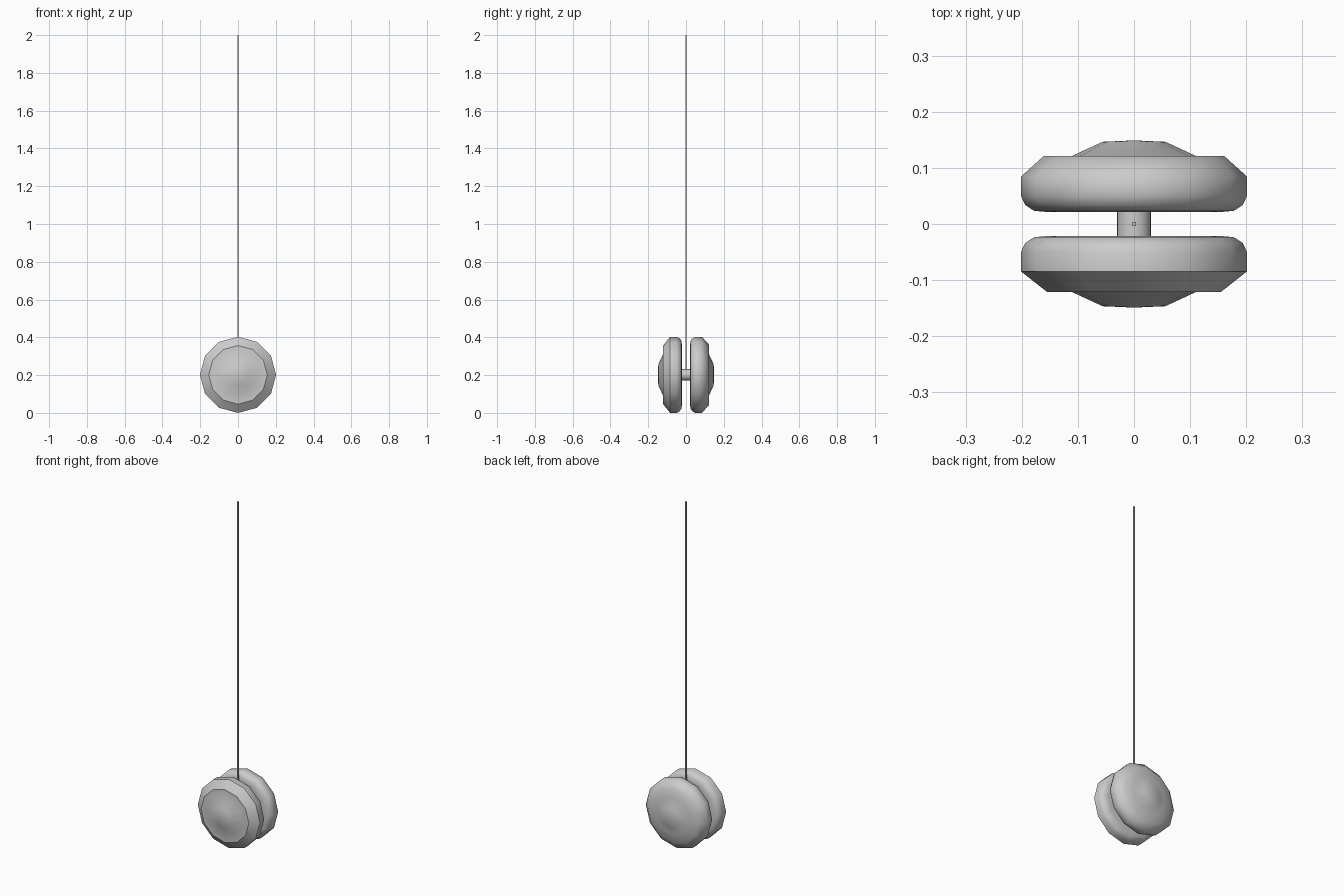
import bpy, bmesh, math

if "Cube" in bpy.data.objects:
    bpy.data.objects.remove(bpy.data.objects["Cube"])

CENTRE_Z = 0.2015


def activate(obj):
    bpy.ops.object.select_all(action='DESELECT')
    obj.select_set(True)
    bpy.context.view_layer.objects.active = obj


def lathe(name, profile, side, steps, angle):
    """Spin (radius, depth) points round the y axis; side is -1 front, 1 back."""
    bm = bmesh.new()
    verts = [bm.verts.new((r, side * d, 0)) for r, d in profile]
    edges = [bm.edges.new(pair) for pair in zip(verts, verts[1:])]
    bmesh.ops.spin(bm, geom=verts + edges, cent=(0, 0, 0), axis=(0, 1, 0),
                   angle=math.tau, steps=steps, use_duplicate=False)
    bmesh.ops.remove_doubles(bm, verts=bm.verts, dist=1e-5)
    bmesh.ops.recalc_face_normals(bm, faces=bm.faces)
    mesh = bpy.data.meshes.new(name)
    bm.to_mesh(mesh)
    bm.free()
    obj = bpy.data.objects.new(name, mesh)
    obj.location.z = CENTRE_Z
    bpy.context.collection.objects.link(obj)
    activate(obj)
    bpy.ops.object.shade_smooth_by_angle(angle=math.radians(angle))
    return obj


# Two twelve-sided halves: inner face, rounded rim, bevel, flat ring, dome
for name, side, ring, angle in (("front_half", -1, 0.155, 32),
                                ("back_half", 1, 0.161, 50)):
    lathe(name, [(0, 0.0214), (0.155, 0.0214), (0.178, 0.0235), (0.194, 0.034),
                 (0.2015, 0.05), (0.2015, 0.0845), (ring, 0.121),
                 (0.11, 0.1215), (0.056, 0.1465), (0, 0.149)],
          side, 12, angle)

# Axle joining the halves
lathe("axle", [(0.03, -0.024), (0.03, 0.024)], 1, 24, 30)

# Square string rising from the axle
bottom = CENTRE_Z
bpy.ops.mesh.primitive_cube_add(size=1, location=(0, 0, (bottom + 2) / 2))
string = bpy.context.object
string.name = "string"
string.scale = (0.0075, 0.0075, 2 - bottom)
